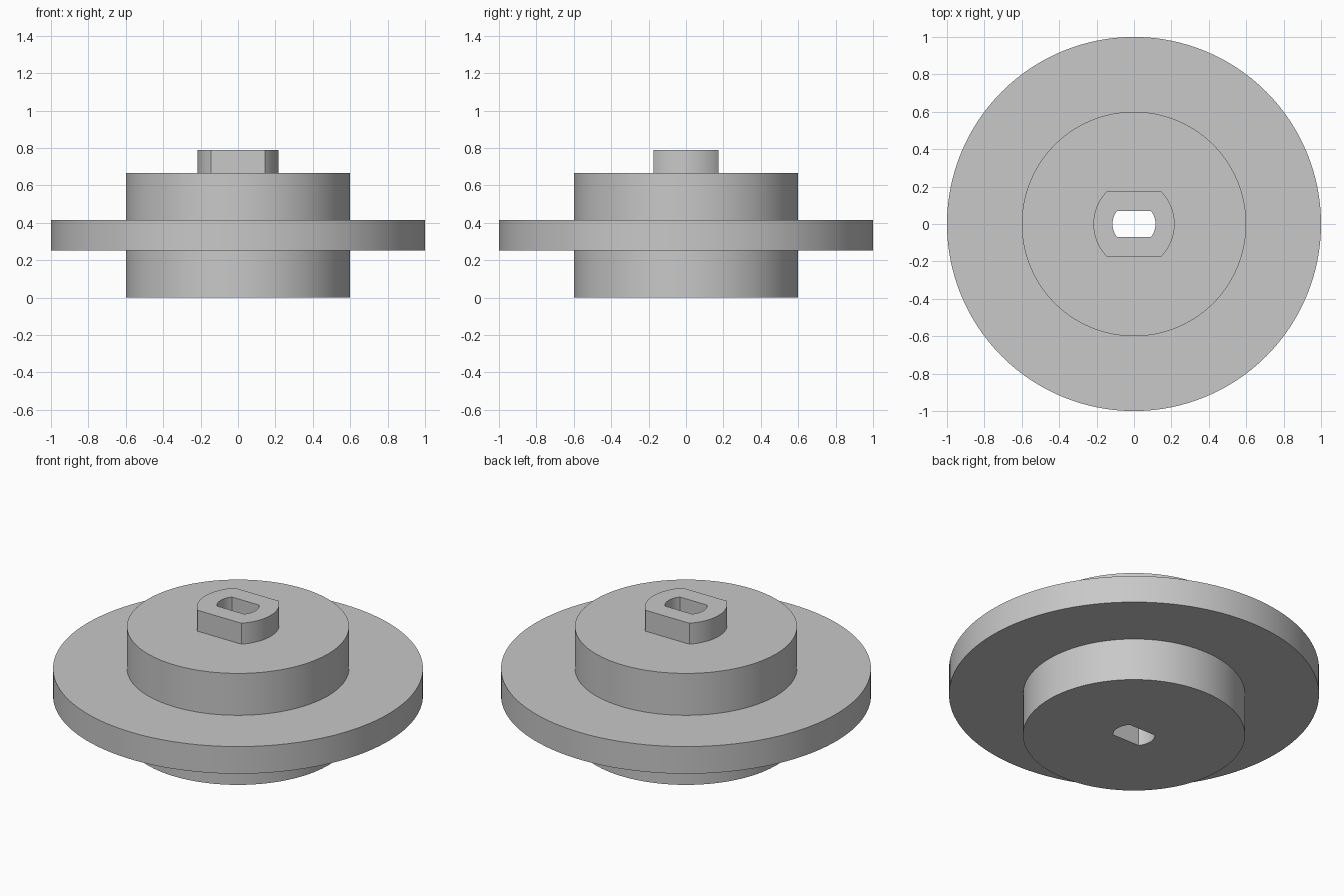
import bpy, bmesh, math

SEGMENTS = 128

cube = bpy.data.objects.get("Cube")
if cube:
    bpy.data.objects.remove(cube, do_unlink=True)

grey = bpy.data.materials.new("plain grey")
grey.use_nodes = True
colour = (0.58, 0.58, 0.58, 1)
grey.diffuse_color = colour
grey.node_tree.nodes["Principled BSDF"].inputs["Base Color"].default_value = colour


def finish(name, bm):
    bmesh.ops.recalc_face_normals(bm, faces=bm.faces[:])
    mesh = bpy.data.meshes.new(name)
    bm.to_mesh(mesh)
    bm.free()
    mesh.materials.append(grey)
    obj = bpy.data.objects.new(name, mesh)
    bpy.context.collection.objects.link(obj)
    return obj


def loft(name, loops):
    """Closed solid through a stack of equal-length point loops."""
    bm = bmesh.new()
    rings = [[bm.verts.new(p) for p in loop] for loop in loops]
    for low, high in zip(rings, rings[1:]):
        for i in range(len(low)):
            j = (i + 1) % len(low)
            bm.faces.new((low[i], low[j], high[j], high[i]))
    bm.faces.new(rings[0][::-1])
    bm.faces.new(rings[-1])
    return finish(name, bm)


def circle(radius, z):
    steps = [2 * math.pi * i / SEGMENTS for i in range(SEGMENTS)]
    return [(radius * math.cos(a), radius * math.sin(a), z) for a in steps]


def double_d(half_x, flat_x, half_y, z, steps=24):
    """Two flats along x joined by bulging arcs at the ends."""
    bulge = half_x - flat_x
    radius = (half_y ** 2 + bulge ** 2) / (2 * bulge)
    sweep = math.asin(half_y / radius)
    angles = [sweep * (2 * i / steps - 1) for i in range(steps + 1)]
    right = [(half_x - radius + radius * math.cos(a), radius * math.sin(a), z)
             for a in angles]
    return right + [(-x, -y, z) for x, y, z in right]


# Flanged body: lower hub, wide flange, upper hub
profile = [(0.6, 0), (0.6, 0.253), (1, 0.253), (1, 0.415), (0.6, 0.415), (0.6, 0.665)]
body = loft("flanged_hub", [circle(r, z) for r, z in profile])

# Raised boss with two flats, and the through hole of the same kind
boss = loft("boss", [double_d(0.217, 0.145, 0.175, z) for z in (0.5, 0.79)])
bore = loft("bore_cutter", [double_d(0.115, 0.09, 0.07, z) for z in (-0.2, 1)])

bpy.context.view_layer.objects.active = body
for helper, operation in ((boss, 'UNION'), (bore, 'DIFFERENCE')):
    helper.hide_render = True
    cut = body.modifiers.new(helper.name, 'BOOLEAN')
    cut.operation = operation
    cut.solver = 'EXACT'
    cut.object = helper
    bpy.ops.object.modifier_apply(modifier=cut.name)
    bpy.data.objects.remove(helper, do_unlink=True)

# Smooth round walls with crisp rims
bpy.ops.object.select_all(action='DESELECT')
body.select_set(True)
bpy.context.view_layer.objects.active = body
bpy.ops.object.shade_smooth_by_angle(angle=math.radians(25))
